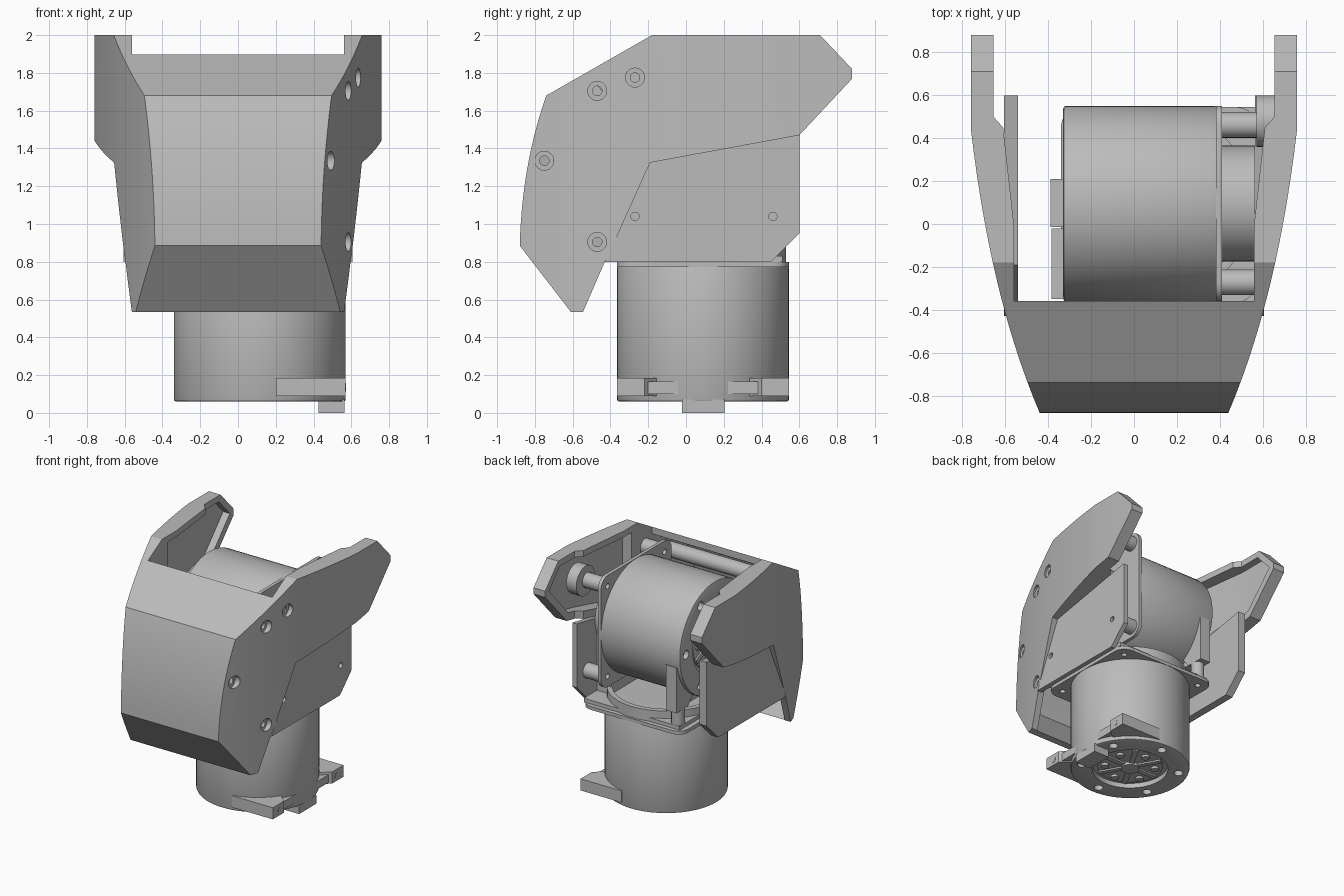
import bpy, bmesh, math
from mathutils import Matrix, Vector

if "Cube" in bpy.data.objects:
    bpy.data.objects.remove(bpy.data.objects["Cube"], do_unlink=True)

grey = bpy.data.materials.new("plain grey")
grey.use_nodes = True
grey.diffuse_color = (0.5, 0.5, 0.5, 1)
grey.node_tree.nodes["Principled BSDF"].inputs["Base Color"].default_value = (0.5, 0.5, 0.5, 1)


def finish(name, bm, matrix=None):
    bmesh.ops.recalc_face_normals(bm, faces=bm.faces)
    if matrix:
        bm.transform(matrix)
    mesh = bpy.data.meshes.new(name)
    bm.to_mesh(mesh)
    bm.free()
    mesh.materials.append(grey)
    obj = bpy.data.objects.new(name, mesh)
    bpy.context.collection.objects.link(obj)
    return obj


def prism(name, points, axis, lo, hi, matrix=None):
    """Extrude an outline: (y, z) points along x, or (x, y) points along z."""
    bm = bmesh.new()
    place = (lambda p: (lo, *p)) if axis == "x" else (lambda p: (*p, lo))
    face = bm.faces.new([bm.verts.new(place(p)) for p in points])
    out = bmesh.ops.extrude_face_region(bm, geom=[face])
    step = Vector((hi - lo, 0, 0)) if axis == "x" else Vector((0, 0, hi - lo))
    bmesh.ops.translate(bm, vec=step, verts=[v for v in out["geom"] if isinstance(v, bmesh.types.BMVert)])
    return finish(name, bm, matrix)


def box(name, x, y, z, matrix=None):
    return prism(name, [(x[0], y[0]), (x[1], y[0]), (x[1], y[1]), (x[0], y[1])], "z", *z, matrix)


def rod(name, axis, center, radius, lo, hi, matrix=None, sides=32):
    ring = [(center[0] + radius * math.cos(math.tau * i / sides),
             center[1] + radius * math.sin(math.tau * i / sides)) for i in range(sides)]
    return prism(name, ring, axis, lo, hi, matrix)


def apply_boolean(obj, cutter, operation="DIFFERENCE"):
    mod = obj.modifiers.new("cut", "BOOLEAN")
    mod.operation, mod.solver, mod.object = operation, "EXACT", cutter
    select(obj)
    bpy.ops.object.modifier_apply(modifier=mod.name)
    bpy.data.objects.remove(cutter, do_unlink=True)


def select(obj):
    bpy.ops.object.select_all(action="DESELECT")
    obj.select_set(True)
    bpy.context.view_layer.objects.active = obj


def smooth(obj, degrees=25):
    select(obj)
    bpy.ops.object.shade_smooth_by_angle(angle=math.radians(degrees))


def arc(a, b, c, steps=14):
    a, b, c = Vector(a), Vector(b), Vector(c)
    return [tuple(a * (1 - t) ** 2 + b * 2 * t * (1 - t) + c * t * t)
            for t in (i / steps for i in range(steps + 1))]


def mirrored(half):
    return half + [(-x, y) for x, y in reversed(half)]


# Outer cover: side outline crossed with the plan outline
side = arc((-.88, .885), (-.87, 1.31), (-.74, 1.68)) + [
    (-.18, 2), (.71, 2), (.88, 1.82), (.88, 1.77), (.60, 1.47),
    (-.19, 1.325), (-.39, .88), (-.43, .80), (-.545, .535), (-.61, .535)]
cover = prism("outer_cover", side, "x", -.8, .8)
plan = mirrored(arc((.44, -.88), (.67, -.34), (.76, .44)) + [(.76, 1)])
apply_boolean(cover, prism("plan_cutter", plan, "z", 0, 3), "INTERSECT")

# Hollow behind the front wall
inner_plan = [(.41, -.9), (.56, -.36), (.56, 0), (.61, .45), (.655, .5), (.655, 1.2)]
cavity = prism("cavity_cutter", mirrored(inner_plan), "z", 0, 3)
inner_side = arc((-.83, .9), (-.82, 1.31), (-.69, 1.65)) + [
    (-.36, 1.84), (-.36, 2.2), (1.1, 2.2), (1.1, .3), (-.38, .3), (-.56, .55)]
apply_boolean(cavity, prism("inner_side_cutter", inner_side, "x", -1, 1), "INTERSECT")
apply_boolean(cover, cavity)

# Rimmed pockets inside the two arms
pocket_side = [(-.1, 1.95), (.69, 1.95), (.83, 1.8), (.58, 1.53), (-.1, 1.4)]
pocket = prism("pocket_cutter", pocket_side, "x", -1, 1)
pocket_plan = mirrored([(.63, -.2), (.715, .44), (.715, 1.2)])
apply_boolean(pocket, prism("pocket_plan_cutter", pocket_plan, "z", 0, 3), "INTERSECT")
apply_boolean(cover, pocket)

# Counterbored screw holes on one side of the cover
for y, z, surface in ((-.27, 1.775, .64), (-.47, 1.705, .585), (-.75, 1.335, .495), (-.47, .905, .585)):
    apply_boolean(cover, rod("bore_cutter", "x", (y, z), .05, surface - .03, 1))
    apply_boolean(cover, rod("screw_cutter", "x", (y, z), .025, surface - .12, 1))
smooth(cover, 20)

# Flat lower side plates
plate = [(-.43, .80), (.45, .80), (.60, .95), (.60, 1.47), (-.19, 1.325), (-.39, .88)]
for name, lo, hi in (("left_side_plate", .565, .605), ("right_side_plate", -.605, -.54)):
    obj = prism(name, plate, "x", lo, hi)
    if lo > 0:
        for y in (-.27, .46):
            apply_boolean(obj, rod("pin_cutter", "x", (y, 1.04), .022, .5, .7))
    smooth(obj)

R = .455      # motor radius
MOUNT = .367  # mounting hole offset


def motor(prefix, matrix):
    """Motor along local z, with its cap at z = 0 and its flange at z = 0.74."""
    body = rod(prefix + "_body", "z", (0, 0), R, 0, .72, matrix, 72)
    mod = body.modifiers.new("edge", "BEVEL")
    mod.width, mod.segments, mod.angle_limit = .012, 2, math.radians(50)
    select(body)
    bpy.ops.object.modifier_apply(modifier=mod.name)
    apply_boolean(body, rod("recess_cutter", "z", (0, 0), .29, -.1, .04, matrix, 48))
    for i in range(6):
        a = math.tau * (i + .5) / 6
        p = (.375 * math.cos(a), .375 * math.sin(a))
        apply_boolean(body, rod("bolt_cutter", "z", p, .035, -.1, .04, matrix, 20))
    smooth(body)

    # Hub, spokes and screws in the recess
    smooth(rod(prefix + "_hub", "z", (0, 0), .07, .0, .06, matrix))
    smooth(rod(prefix + "_hub_disc", "z", (0, 0), .25, .025, .06, matrix, 48))
    for i in range(6):
        a = math.tau * i / 6
        turn = matrix @ Matrix.Rotation(a, 4, "Z")
        box(prefix + "_spoke", (.06, .25), (-.02, .02), (.012, .05), turn)
        smooth(rod(prefix + "_hub_screw", "z", (.17, .09), .03, .005, .05, turn, 16))

    # Square flange with four holes
    c, r = R - .09, .09
    outline = [(sx * c + r * math.cos(t), sy * c + r * math.sin(t))
               for q, (sx, sy) in enumerate(((1, 1), (-1, 1), (-1, -1), (1, -1)))
               for t in (math.pi / 2 * (q + k / 5) for k in range(6))]
    flange = prism(prefix + "_flange", outline, "z", .712, .74, matrix)
    for sx in (-1, 1):
        for sy in (-1, 1):
            apply_boolean(flange, rod("flange_cutter", "z", (sx * MOUNT, sy * MOUNT), .022, .6, .8, matrix, 16))
    smooth(flange)

    # Clamp with two ears, and the cable socket
    box(prefix + "_clamp", (.085, .435), (-.44, .44), (.04, .105), matrix)
    for s in (-1, 1):
        ear = [(.085, s * R), (R, s * R), (R, s * .31), (.33, s * .2), (.085, s * .3)]
        prism(prefix + "_clamp_ear", ear, "z", .03, .125, matrix)
        along = matrix @ Matrix.Rotation(math.pi / 2, 4, "Y")
        smooth(rod(prefix + "_ear_pin", "z", (-.075, s * MOUNT), .022, R - .02, R + .003, along, 16))
    box(prefix + "_socket", (.31, R - .005), (-.11, .115), (-.06, .01), matrix)


# Upright base motor and sideways upper motor
motor("base_motor", Matrix.Translation((.115, .09, .06)))
sideways = Matrix(((0, 0, 1, -.33), (0, 1, 0, .095), (-1, 0, 0, 1.408), (0, 0, 0, 1)))
motor("upper_motor", sideways)
box("cable_block", (-.385, -.32), (-.35, -.02), (1.28, 1.5))

# Standoffs between the upper motor and the side plate
for y in (.095 - MOUNT, .095 + MOUNT):
    for z in (1.408 - MOUNT, 1.408 + MOUNT):
        smooth(rod("standoff", "x", (y, z), .06, .41, .58))
smooth(rod("arm_pad", "x", (.48, 1.775), .12, .57, .66))
smooth(rod("front_arm_pad", "x", (-.27, 1.775), .07, .56, .6))

# Output disc, joining bracket and cross bar
smooth(rod("output_disc", "x", (.095, 1.408), .27, .41, .565, None, 48))
box("support_wall", (.44, .565), (-.15, .34), (.80, 1.3))
box("base_bracket", (-.30, .565), (-.33, .51), (.798, .83))
rim = rod("bracket_rim", "z", (.115, .09), .44, .80, .89, None, 64)
apply_boolean(rim, rod("rim_cutter", "z", (.115, .09), .40, .7, 1, None, 64))
smooth(rim)
for y in (-.27, .46):
    smooth(rod("bracket_foot", "z", (-.25, y), .05, .80, .97))
smooth(rod("cross_bar", "x", (-.5, 1.68), .06, -.52, .52))
